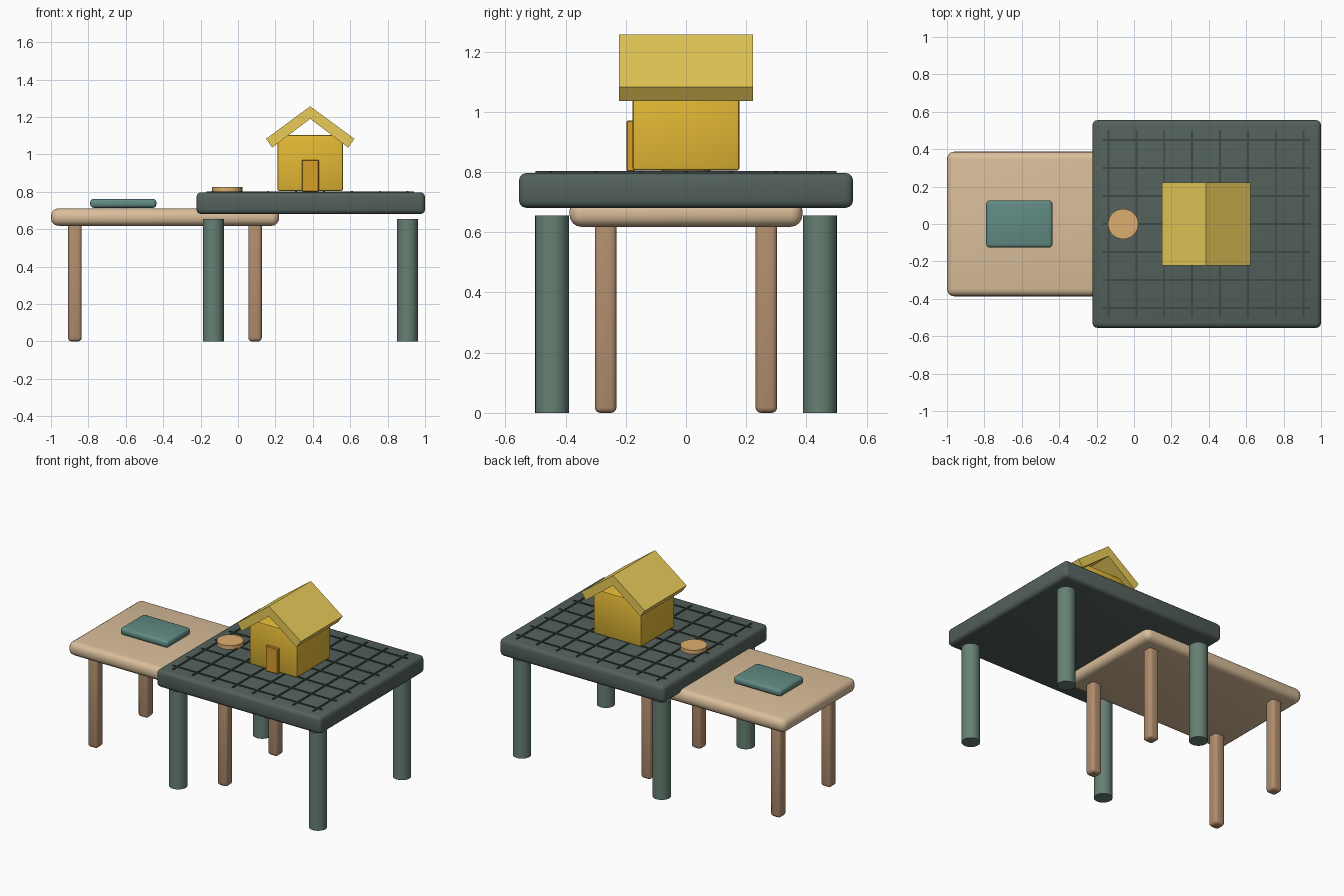
import bpy, bmesh

if "Cube" in bpy.data.objects:
    bpy.data.objects.remove(bpy.data.objects["Cube"])


def material(name, rgb):
    m = bpy.data.materials.new(name)
    m.diffuse_color = (*[c ** 2.2 for c in rgb], 1)
    m.use_nodes = True
    m.node_tree.nodes["Principled BSDF"].inputs["Base Color"].default_value = m.diffuse_color
    return m


SLATE = material("slate", (0.33, 0.38, 0.36))
GREEN = material("green", (0.40, 0.50, 0.45))
GRID = material("grid", (0.25, 0.29, 0.28))
SAND = material("sand", (0.85, 0.74, 0.60))
WOOD = material("wood", (0.69, 0.55, 0.43))
TEAL = material("teal", (0.38, 0.54, 0.51))
YELLOW = material("yellow", (0.89, 0.72, 0.22))
ROOF = material("roof_yellow", (0.91, 0.79, 0.35))
ORANGE = material("orange", (0.84, 0.62, 0.18))
TAN = material("tan", (0.86, 0.68, 0.43))


def finish(bm, name, mat, bevel=0, segments=3):
    bmesh.ops.recalc_face_normals(bm, faces=bm.faces)
    if bevel:
        bmesh.ops.bevel(bm, geom=bm.edges[:], offset=bevel, segments=segments,
                        profile=0.5, affect='EDGES', clamp_overlap=True)
    mesh = bpy.data.meshes.new(name)
    bm.to_mesh(mesh)
    bm.free()
    mesh.materials.append(mat)
    ob = bpy.data.objects.new(name, mesh)
    bpy.context.collection.objects.link(ob)
    bpy.ops.object.select_all(action='DESELECT')
    ob.select_set(True)
    bpy.context.view_layer.objects.active = ob
    bpy.ops.object.shade_smooth_by_angle(angle=0.6)
    return ob


def add_box(bm, x, y, z):
    v = bmesh.ops.create_cube(bm, size=1)["verts"]
    for p in v:
        p.co = [r[0] if c < 0 else r[1] for c, r in zip(p.co, (x, y, z))]


def box(name, x, y, z, mat, bevel=0, segments=3):
    bm = bmesh.new()
    add_box(bm, x, y, z)
    return finish(bm, name, mat, bevel, segments)


def cylinder(name, x, y, z, r, mat, sides=32):
    bm = bmesh.new()
    bmesh.ops.create_cone(bm, cap_ends=True, segments=sides, radius1=r,
                          radius2=r, depth=z[1] - z[0])
    bmesh.ops.translate(bm, vec=(x, y, sum(z) / 2), verts=bm.verts)
    return finish(bm, name, mat)


# Table tops
box("large_table_top", (-0.222, 1.0), (-0.555, 0.555), (0.681, 0.797), SLATE, 0.025)
box("small_table_top", (-1.0, 0.22), (-0.387, 0.387), (0.618, 0.711), SAND, 0.04, 4)

# Legs
for side, s in (("front", -1), ("back", 1)):
    for end, xl, xs in (("left", -0.132, -0.872), ("right", 0.906, 0.091)):
        cylinder(f"large_{side}_{end}_leg", xl, 0.445 * s, (0, 0.655), 0.056, GREEN)
        y = 0.267 * s
        box(f"small_{side}_{end}_leg", (xs - 0.036, xs + 0.036),
            (y - 0.036, y + 0.036), (0, 0.64), WOOD, 0.018)

# Raised grid lines on the large table
bm = bmesh.new()
for i in range(8):
    x = -0.136 + 0.149 * i
    add_box(bm, (x - 0.005, x + 0.005), (-0.5, 0.5), (0.792, 0.803))
for i in range(7):
    y = -0.45 + 0.15 * i
    add_box(bm, (-0.168, 0.942), (y - 0.005, y + 0.005), (0.792, 0.802))
finish(bm, "grid_lines", GRID)

# Pad and disc
box("pad", (-0.79, -0.436), (-0.126, 0.126), (0.714, 0.762), TEAL, 0.018)
cylinder("disc", -0.058, 0, (0.80, 0.826), 0.081, TAN)

# House
box("house_body", (0.21, 0.562), (-0.178, 0.178), (0.805, 1.104), YELLOW, 0.01, 2)
box("house_door", (0.343, 0.432), (-0.197, -0.17), (0.802, 0.971), ORANGE, 0.003, 1)

# Roof: folded slab extruded along y
profile = [(0.15, 1.083), (0.386, 1.257), (0.622, 1.083),
           (0.589, 1.036), (0.386, 1.19), (0.183, 1.036)]
bm = bmesh.new()
front = [bm.verts.new((x, -0.222, z)) for x, z in profile]
back = [bm.verts.new((x, 0.222, z)) for x, z in profile]
for i in range(6):
    j = (i + 1) % 6
    bm.faces.new((front[i], front[j], back[j], back[i]))
for ring in (front, back):
    bm.faces.new((ring[0], ring[1], ring[4], ring[5]))
    bm.faces.new((ring[1], ring[2], ring[3], ring[4]))
finish(bm, "house_roof", ROOF)
